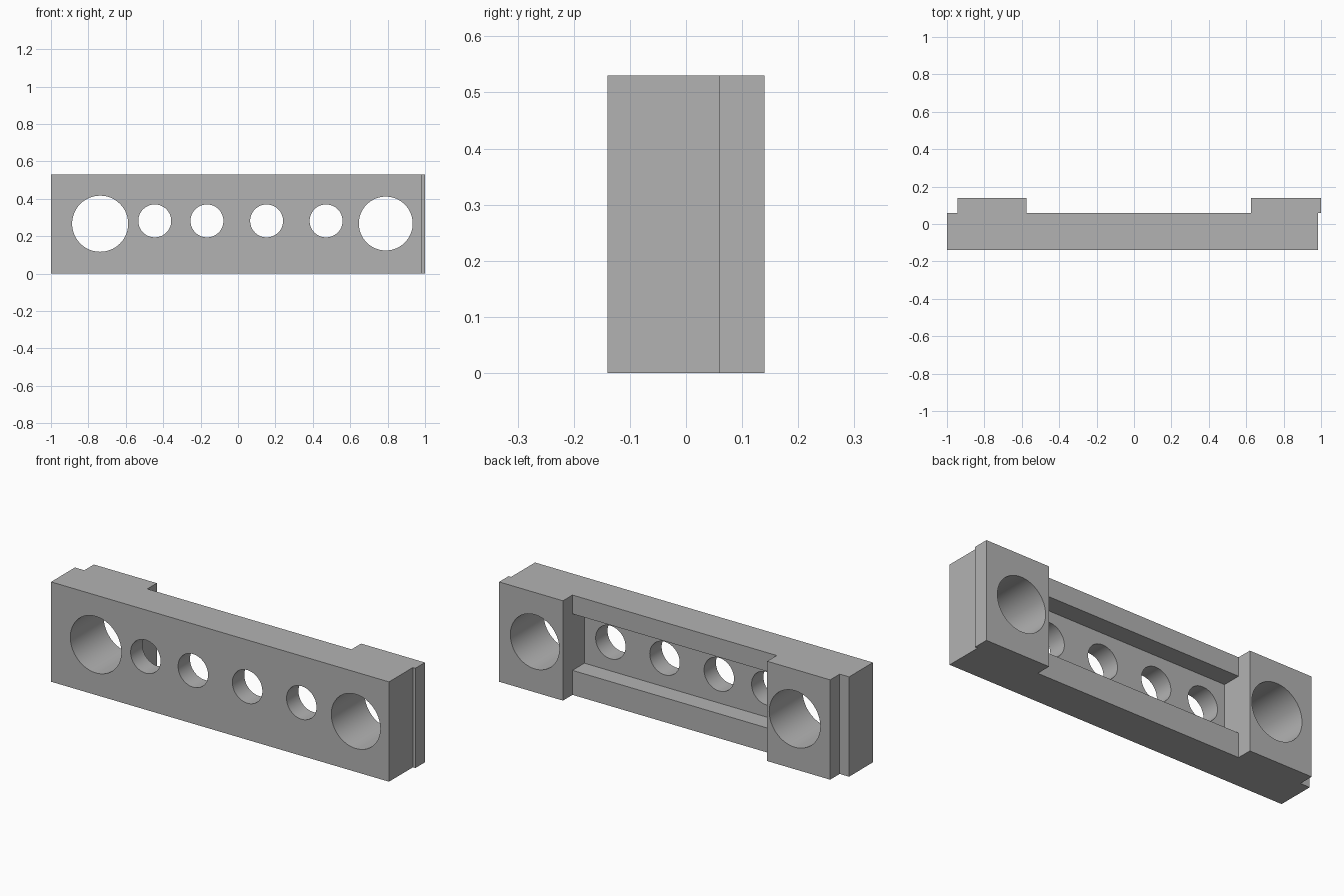
import bpy
import bmesh
import math

cube = bpy.data.objects.get("Cube")
if cube:
    bpy.data.objects.remove(cube, do_unlink=True)

HEIGHT = 0.53
FRONT, BACK, PAD_BACK = -0.14, 0.06, 0.14
LEFT_INNER, RIGHT_INNER = -0.575, 0.625

grey = bpy.data.materials.new("plain grey")
grey.use_nodes = True
colour = (0.45, 0.45, 0.45, 1)
grey.diffuse_color = colour
grey.node_tree.nodes["Principled BSDF"].inputs["Base Color"].default_value = colour

# Bar with two raised end pads, drawn as a plan outline and extruded upwards
outline = [
    (-1, FRONT), (0.985, FRONT), (0.985, BACK), (1, BACK),
    (1, PAD_BACK), (RIGHT_INNER, PAD_BACK), (RIGHT_INNER, BACK),
    (LEFT_INNER, BACK), (LEFT_INNER, PAD_BACK), (-0.945, PAD_BACK),
    (-0.945, BACK), (-1, BACK),
]
bm = bmesh.new()
base = bm.faces.new([bm.verts.new((x, y, 0)) for x, y in outline])
top = bmesh.ops.extrude_face_region(bm, geom=[base])["geom"]
bmesh.ops.translate(bm, vec=(0, 0, HEIGHT),
                    verts=[v for v in top if isinstance(v, bmesh.types.BMVert)])
bmesh.ops.recalc_face_normals(bm, faces=bm.faces)
mesh = bpy.data.meshes.new("mounting_bar")
bm.to_mesh(mesh)
bm.free()
bar = bpy.data.objects.new("mounting_bar", mesh)
bpy.context.collection.objects.link(bar)
mesh.materials.append(grey)


def cut(cutter, name):
    """Subtract a cutter from the bar, then discard it."""
    cutter.name = name
    cutter.hide_render = True
    cutter.data.materials.append(grey)
    bpy.context.view_layer.objects.active = bar
    mod = bar.modifiers.new(name, "BOOLEAN")
    mod.operation = "DIFFERENCE"
    mod.solver = "EXACT"
    mod.object = cutter
    bpy.ops.object.modifier_apply(modifier=name)
    bpy.data.objects.remove(cutter, do_unlink=True)


# Long rectangular recess in the back, flush with the pad sides
floor, mouth, low, high = -0.04, 0.1, 0.13, 0.43
bpy.ops.mesh.primitive_cube_add(
    size=1, location=((LEFT_INNER + RIGHT_INNER) / 2, (floor + mouth) / 2, (low + high) / 2))
recess = bpy.context.object
recess.scale = (RIGHT_INNER - LEFT_INNER, mouth - floor, high - low)
cut(recess, "recess_cutter")

# Round through holes: x, z, radius
holes = [
    (-0.737, 0.267, 0.15), (0.79, 0.268, 0.144),
    (-0.445, 0.282, 0.088), (-0.166, 0.282, 0.088),
    (0.153, 0.282, 0.088), (0.471, 0.282, 0.088),
]
for x, z, radius in holes:
    bpy.ops.mesh.primitive_cylinder_add(
        vertices=64, radius=radius, depth=1, location=(x, 0, z),
        rotation=(math.pi / 2, 0, 0))
    cut(bpy.context.object, "hole_cutter")

# Smooth hole walls, crisp edges elsewhere
bpy.ops.object.select_all(action="DESELECT")
bar.select_set(True)
bpy.context.view_layer.objects.active = bar
bpy.ops.object.shade_smooth_by_angle(angle=math.radians(30))
